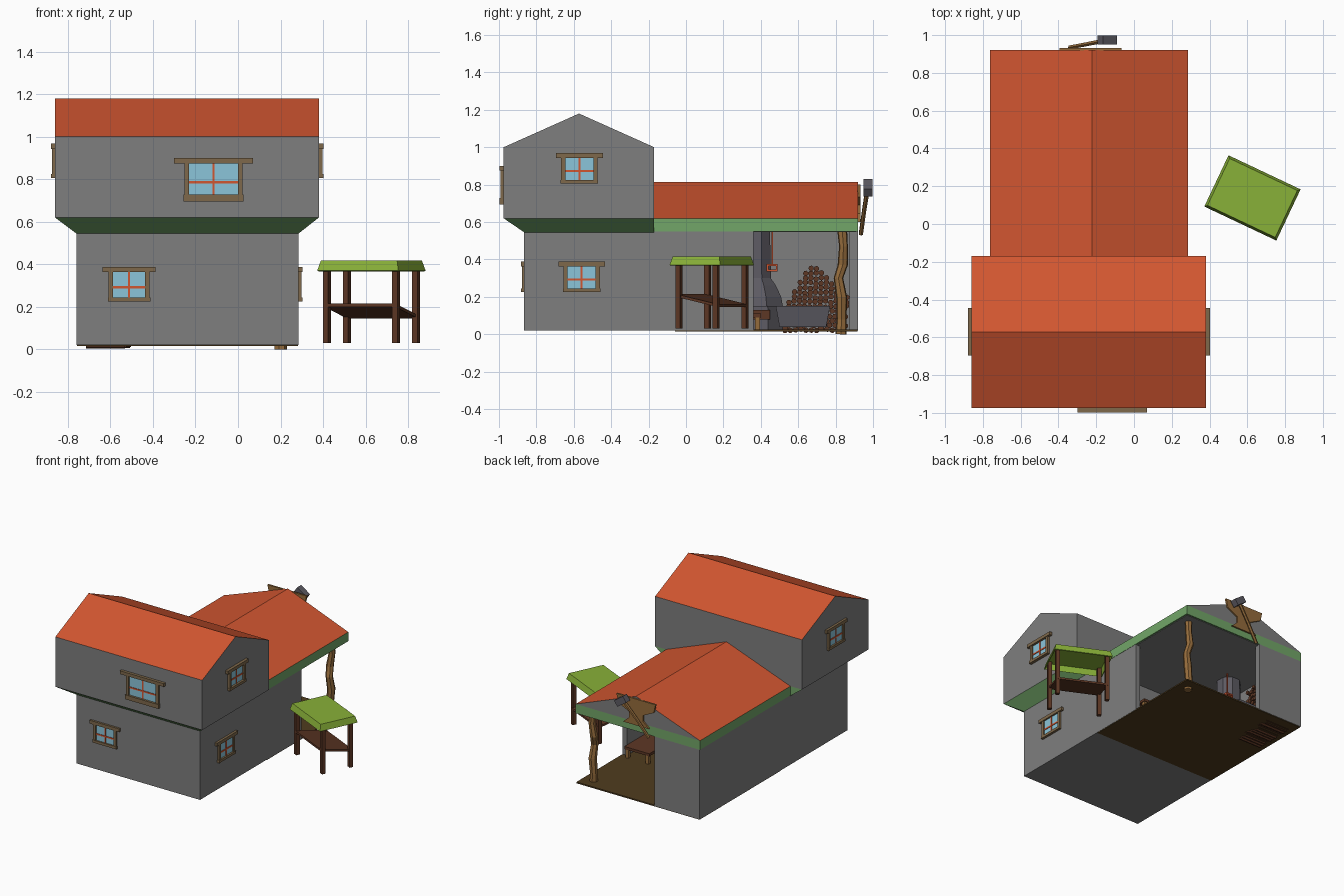
import bpy, bmesh, math, random
from mathutils import Matrix, Vector

if "Cube" in bpy.data.objects:
    bpy.data.objects.remove(bpy.data.objects["Cube"])

random.seed(4)


def mat(name, r, g, b):
    m = bpy.data.materials.new(name)
    m.diffuse_color = (r, g, b, 1)
    m.use_nodes = True
    m.node_tree.nodes["Principled BSDF"].inputs["Base Color"].default_value = m.diffuse_color
    return m


WALL = mat("wall grey", .21, .21, .21)
RED = mat("roof red", .64, .093, .03)
GREEN = mat("trim green", .17, .38, .14)
LIME = mat("awning lime", .25, .44, .04)
TAN = mat("frame tan", .21, .14, .07)
DARK = mat("dark brown wood", .11, .038, .018)
LOG = mat("post wood", .30, .15, .045)
METAL = mat("forge grey", .11, .105, .125)
GLASS = mat("glass blue", .26, .56, .70)
FLOOR = mat("floor brown", .08, .045, .013)
I4 = Matrix.Identity(4)


def mesh(name, verts, faces, mats, rule=None, m=I4):
    bm = bmesh.new()
    vs = [bm.verts.new(v) for v in verts]
    for f in faces:
        bm.faces.new([vs[i] for i in f])
    bmesh.ops.recalc_face_normals(bm, faces=bm.faces)
    bm.normal_update()
    if rule:
        for f in bm.faces:
            f.material_index = rule(f)
    me = bpy.data.meshes.new(name)
    bm.to_mesh(me)
    bm.free()
    for k in mats:
        me.materials.append(k)
    me.transform(m)
    ob = bpy.data.objects.new(name, me)
    bpy.context.collection.objects.link(ob)
    return ob


def loft(name, rings, mats, rule=None, m=I4, caps=(True, True)):
    n = len(rings[0])
    verts = [v for r in rings for v in r]
    faces = [(k * n + i, k * n + (i + 1) % n, k * n + n + (i + 1) % n, k * n + n + i)
             for k in range(len(rings) - 1) for i in range(n)]
    if caps[0]:
        faces.append(tuple(range(n)))
    if caps[1]:
        faces.append(tuple(range(len(verts) - n, len(verts))))
    return mesh(name, verts, faces, mats, rule, m)


def rect(x0, x1, y0, y1, z):
    return [(x0, y0, z), (x1, y0, z), (x1, y1, z), (x0, y1, z)]


def box(name, x0, x1, y0, y1, z0, z1, k, m=I4):
    return loft(name, [rect(x0, x1, y0, y1, z0), rect(x0, x1, y0, y1, z1)], [k], m=m)


def tube(name, pts, radii, k, sides=8):
    d = Vector(pts[-1]) - Vector(pts[0])
    q = d.to_track_quat('Z', 'Y')
    rings = []
    for p, r in zip(pts, radii):
        rings.append([Vector(p) + q @ Vector((r * math.cos(a), r * math.sin(a), 0))
                      for a in [math.tau * (i + .5) / sides for i in range(sides)]])
    return loft(name, rings, [k])


# Lower storey: closed front part and walls of the open workshop
box("lower_house", -.76, .285, -.865, -.06, .02, .55, WALL)
box("workshop_left_wall", -.76, -.72, -.06, .92, .02, .55, WALL)
box("workshop_right_wall", .245, .285, -.06, .36, .02, .55, WALL)
box("workshop_back_wall", -.72, -.38, .875, .92, .02, .55, WALL)
box("workshop_floor", -.757, .283, -.06, .917, .015, .025, FLOOR)
box("workshop_ceiling", -.75, .275, -.17, .91, .547, .56, WALL)

# Overhang trim under the upper storey
loft("overhang_trim", [rect(-.76, .285, -.865, -.17, .545), rect(-.86, .38, -.975, -.17, .62)], [GREEN])


# Upper storey with gable roof; slopes are red
def roof_rule(f):
    return 1 if f.normal.z > .5 else 0


upper = [(-.975, .62), (-.17, .62), (-.17, 1.0), (-.572, 1.18), (-.975, 1.0)]
loft("upper_house", [[(x, y, z) for y, z in upper] for x in (-.86, .38)], [WALL, RED], roof_rule)

# Workshop roof and its green fascia
box("workshop_fascia", -.762, .287, -.17, .92, .55, .62, GREEN)
gable = [(-.762, .62), (.287, .62), (-.222, .815)]
loft("workshop_roof", [[(x, y, z) for x, z in gable] for y in (-.17, .92)], [WALL, RED], roof_rule)


# Windows: local -y points out of the wall
def window(name, loc, turn, w, h, lintel, sill, depth):
    m = Matrix.Translation(loc) @ Matrix.Rotation(math.radians(turn), 4, 'Z')
    a, t = w / 2, .022
    box(name + "_glass", -a, a, -.005, .002, 0, h, GLASS, m)
    for s, n in ((-1, "left"), (1, "right")):
        u = sorted((s * a, s * (a + t)))
        box(name + "_jamb_" + n, u[0], u[1], -depth * .8, 0, 0, h, TAN, m)
    box(name + "_lintel", -lintel / 2, lintel / 2, -depth, 0, h, h + .025, TAN, m)
    box(name + "_sill", -a - t - .003, a + t + .003, -depth, 0, -sill, 0, TAN, m)
    box(name + "_bar_upright", -.005, .005, -.009, 0, 0, h, RED, m)
    box(name + "_bar_cross", -a, a, -.009, 0, h * .36, h * .36 + .011, RED, m)


window("front_lower_window", (-.512, -.865, .245), 0, .15, .118, .25, .02, .016)
window("front_upper_window", (-.115, -.975, .728), 0, .23, .147, .37, .033, .022)
window("right_lower_window", (.285, -.558, .245), 90, .15, .118, .25, .02, .018)
window("right_upper_window", (.38, -.57, .825), 90, .15, .118, .25, .02, .022)
window("left_upper_window", (-.86, -.57, .825), -90, .15, .118, .25, .02, .018)

# Crooked corner post
tube("corner_post", [(.2, .828, 0), (.195, .832, .08), (.205, .832, .2), (.2, .815, .3), (.19, .838, .37),
                     (.205, .842, .47), (.2, .835, .555)], [.031, .027, .03, .026, .028, .024, .027], LOG, 7)

# Forge with hood and chimney
fx, fy = -.56, .37
tube("forge_base", [(fx, fy, .02), (fx, fy, .15)], [.18, .175], METAL)
tube("forge_hood", [(fx, fy, .15), (fx, fy, .2), (fx, fy, .26), (fx, fy, .3)], [.16, .15, .12, .09], METAL)
tube("forge_chimney", [(fx, fy, .3), (fx, fy, .55)], [.092, .085], METAL)
box("forge_mouth", fx + .15, fx + .175, .33, .45, .08, .13, DARK)

# Hanging red lantern
lx, ly = -.47, .46
box("lantern_rod", lx - .004, lx + .004, ly - .004, ly + .004, .375, .55, RED)
for z in (.335, .365):
    box("lantern_rim", lx - .03, lx + .03, ly - .03, ly + .03, z, z + .01, RED)
for sx in (-1, 1):
    for sy in (-1, 1):
        cx, cy = lx + sx * .025, ly + sy * .025
        box("lantern_bar", cx - .005, cx + .005, cy - .005, cy + .005, .34, .37, RED)

# Water trough: open box on small feet
trough = [rect(-.46, -.34, .5, .75, .04), rect(-.48, -.32, .48, .77, .15),
          rect(-.465, -.335, .495, .755, .15), rect(-.45, -.35, .51, .74, .055)]
loft("trough", trough, [METAL])
for y in (.53, .72):
    box("trough_foot", -.45, -.35, y - .015, y + .015, .022, .045, DARK)

# Heap of logs against the left wall
z, row = .024, 0
while z < .35:
    y0 = .53 + max(0, z - .14) * .6
    y1 = .865 - max(0, z - .2) * 1.05
    y = y0 + (row % 2) * .014
    while y < y1:
        o = random.uniform(-.02, .02)
        jz = random.uniform(-.005, .005)
        tube("log", [(-.715, y, z + jz), (-.52 + o, y, z + jz)], [.015, .015], DARK, 7)
        y += .028
    z += .025
    row += 1

# Low bench inside the right wall
box("bench_top", .03, .24, .1, .4, .09, .11, DARK)
for x in (.04, .21):
    for y in (.11, .37):
        box("bench_leg", x, x + .025, y, y + .025, .025, .09, LOG)

# Sign on the back gable: flared board and a hammer
half = [(.165, .80), (.15, .735), (.06, .69), (.06, .645), (.11, .60)]
outline = [(-.23 + u, w) for u, w in half] + [(-.23 - u, w) for u, w in reversed(half)]
loft("sign_board", [[(x, y, w) for x, w in outline] for y in (.918, .932)], [LOG])
tube("hammer_handle", [(-.34, .935, .535), (-.25, .952, .66), (-.15, .972, .785)], [.012, .012, .013], LOG, 6)
hm = Matrix.Translation((-.142, .974, .783)) @ Matrix.Rotation(math.radians(35), 4, 'Y')
box("hammer_head", -.045, .045, -.024, .024, -.025, .025, METAL, hm)

# Market stall, turned beside the house
sm = Matrix.Translation((.627, .138, 0)) @ Matrix.Rotation(math.radians(-25.3), 4, 'Z')
roof = loft("stall_awning", [rect(-.211, .211, -.15, .15, .37), rect(-.198, .198, -.137, .137, .417)],
            [LIME], m=sm, caps=(False, True))
sol = roof.modifiers.new("thickness", 'SOLIDIFY')
sol.thickness = .01
sol.offset = -1
for u in (-.18, .18):
    for v in (-.11, .11):
        box("stall_leg", u - .014, u + .014, v - .014, v + .014, .03, .408, DARK, sm)
loft("stall_shelf", [[(u, -.125, .2), (u, .125, .145), (u, .125, .16), (u, -.125, .215)] for u in (-.185, .185)],
     [DARK], m=sm)
